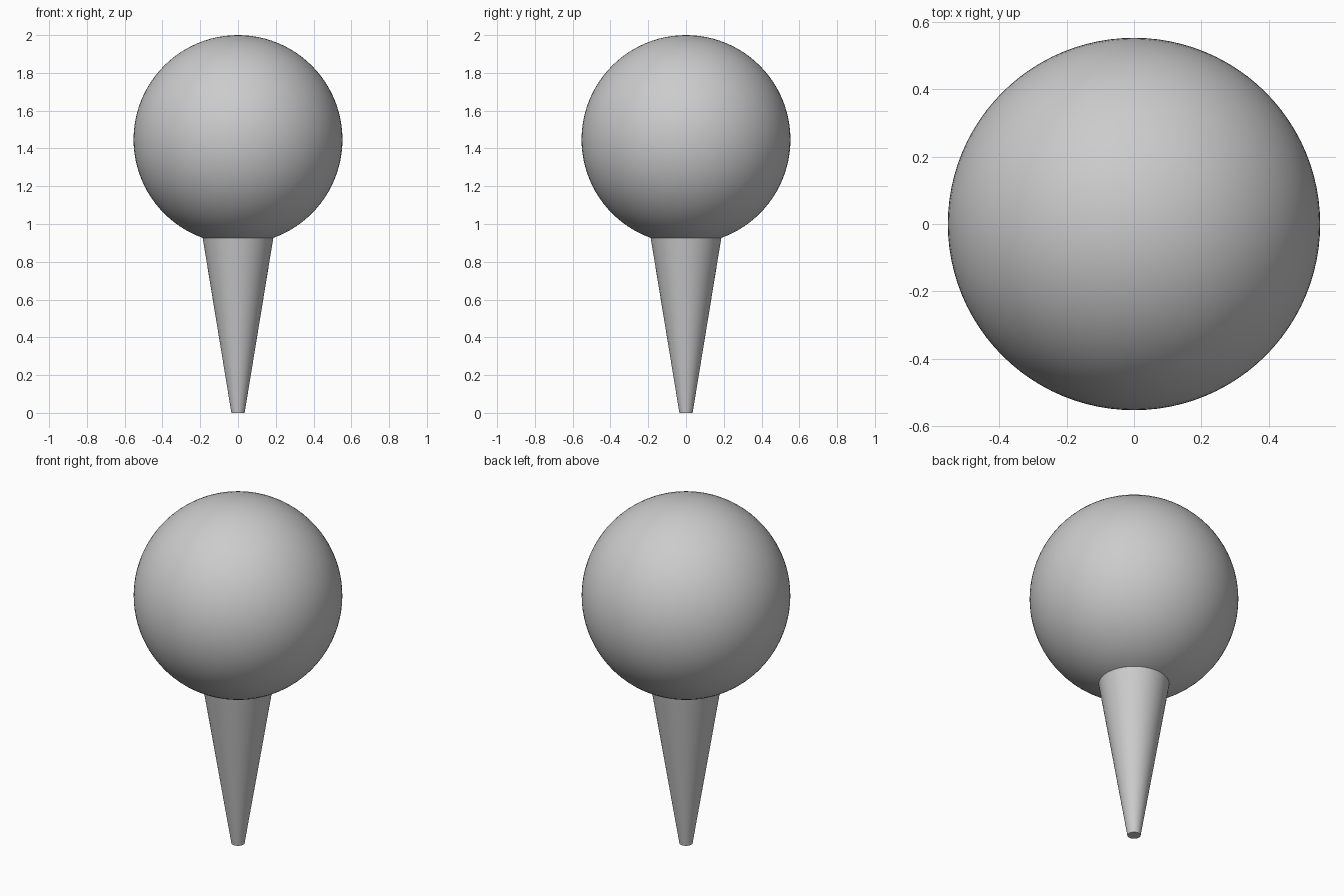
import bpy
import math

default_cube = bpy.data.objects.get("Cube")
if default_cube:
    bpy.data.objects.remove(default_cube, do_unlink=True)

BALL_RADIUS = 0.553
BALL_Z = 2 - BALL_RADIUS
TIP_RADIUS = 0.035
NECK_RADIUS = 0.187
# Height at which the stem meets the ball
NECK_Z = BALL_Z - math.sqrt(BALL_RADIUS**2 - NECK_RADIUS**2)

grey = bpy.data.materials.new("light grey")
grey.use_nodes = True
colour = (0.6, 0.6, 0.6, 1)
grey.diffuse_color = colour
grey.node_tree.nodes["Principled BSDF"].inputs["Base Color"].default_value = colour


def finish(name):
    obj = bpy.context.object
    obj.name = name
    obj.data.materials.append(grey)
    bpy.ops.object.shade_smooth_by_angle(angle=math.radians(40))


# Round head
bpy.ops.mesh.primitive_uv_sphere_add(
    segments=96, ring_count=48, radius=BALL_RADIUS, location=(0, 0, BALL_Z))
finish("ball")

# Tapered stem with a flat tip
bpy.ops.mesh.primitive_cone_add(
    vertices=64, radius1=TIP_RADIUS, radius2=NECK_RADIUS,
    depth=NECK_Z, location=(0, 0, NECK_Z / 2))
finish("stem")
